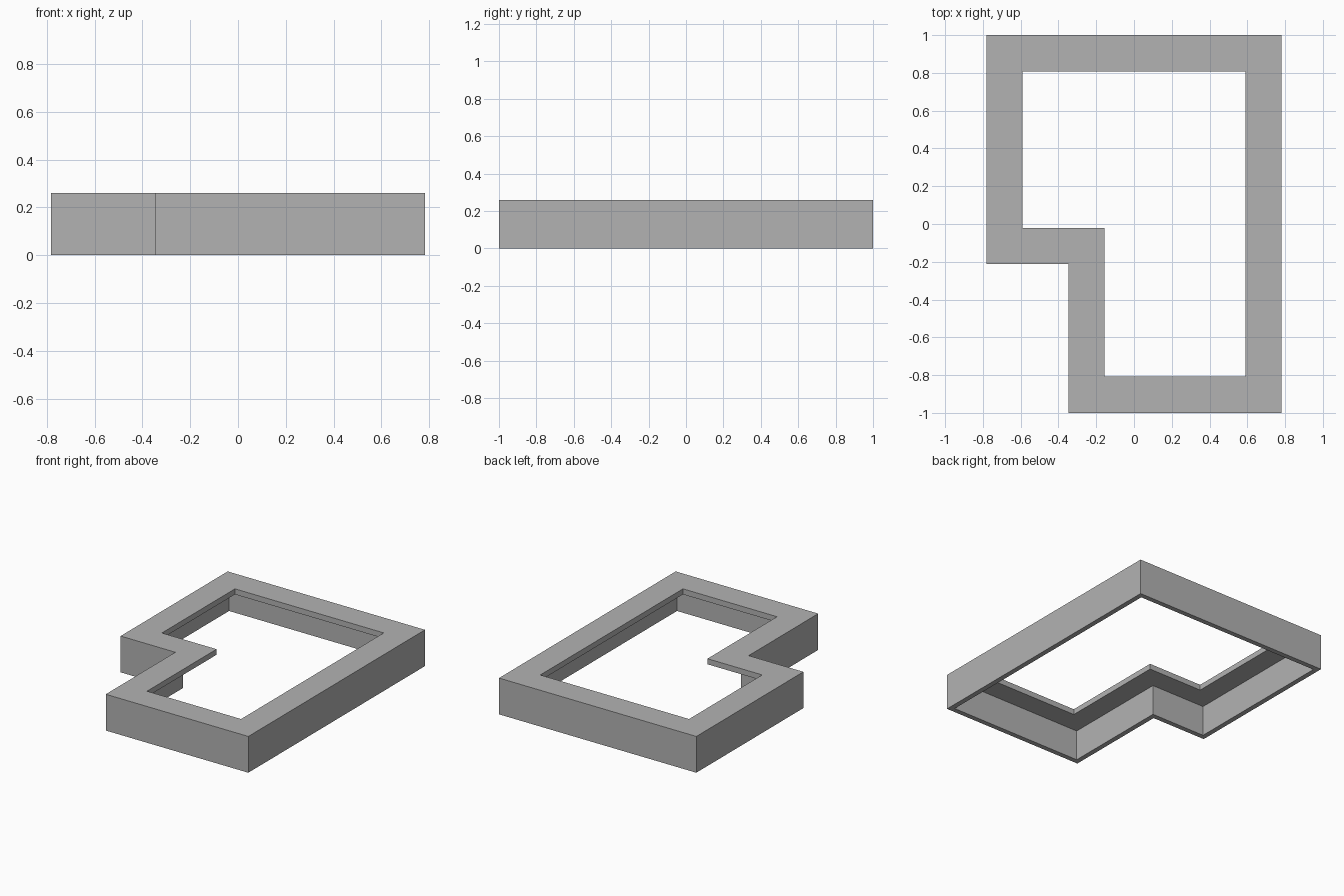
import bpy
import bmesh

cube = bpy.data.objects.get("Cube")
if cube:
    bpy.data.objects.remove(cube, do_unlink=True)

# Plain grey material
grey = bpy.data.materials.new("mid_grey")
grey.use_nodes = True
colour = (0.45, 0.45, 0.45, 1)
grey.diffuse_color = colour
grey.node_tree.nodes["Principled BSDF"].inputs["Base Color"].default_value = colour

HEIGHT, LIP, WALL, FLANGE = 0.26, 0.04, 0.036, 0.192

# Stepped outline: x, y and the inward direction at each corner
outline = [
    (0.782, -1, -1, 1),
    (0.782, 1, -1, -1),
    (-0.782, 1, 1, -1),
    (-0.782, -0.212, 1, 1),
    (-0.348, -0.212, 1, 1),
    (-0.348, -1, 1, 1),
]

# Cross-section: inward offset and height, thin wall with a wide top flange
section = [
    (0, 0), (0, HEIGHT), (FLANGE, HEIGHT),
    (FLANGE, HEIGHT - LIP), (WALL, HEIGHT - LIP), (WALL, 0),
]

# Sweep the section round the outline with mitred corners
bm = bmesh.new()
rings = [[bm.verts.new((x + dx * d, y + dy * d, z)) for x, y, dx, dy in outline]
         for d, z in section]
count = len(outline)
for k, ring in enumerate(rings):
    following = rings[(k + 1) % len(rings)]
    for i in range(count):
        j = (i + 1) % count
        bm.faces.new((ring[i], ring[j], following[j], following[i]))
bmesh.ops.recalc_face_normals(bm, faces=bm.faces)

mesh = bpy.data.meshes.new("stepped_frame")
bm.to_mesh(mesh)
bm.free()
mesh.materials.append(grey)
frame = bpy.data.objects.new("stepped_frame", mesh)
bpy.context.collection.objects.link(frame)
